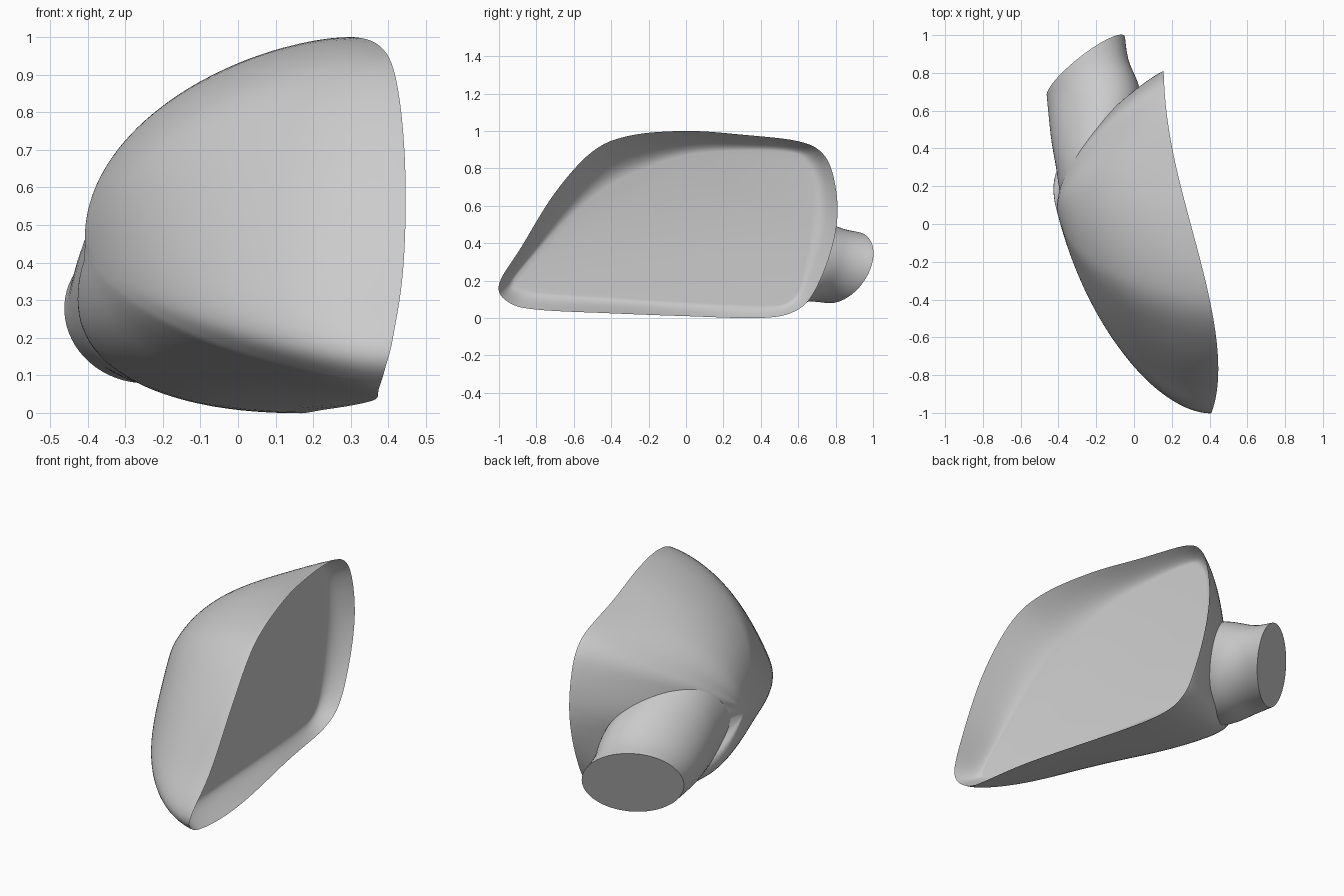
import bpy
import bmesh
import math
from mathutils import Vector

cube = bpy.data.objects.get("Cube")
if cube:
    bpy.data.objects.remove(cube)

AROUND, RINGS = 114, 32
CENTRE_Y, CENTRE_Z, DEPTH = 0.05, 0.42, 0.69

grey = bpy.data.materials.new("housing grey")
grey.use_nodes = True
colour = (0.6, 0.6, 0.6, 1)
grey.diffuse_color = colour
grey.node_tree.nodes["Principled BSDF"].inputs["Base Color"].default_value = colour


def catmull(a, b, c, d, t):
    return 0.5 * (2 * b + (c - a) * t + (2 * a - 5 * b + 4 * c - d) * t ** 2
                  + (3 * b - a - 3 * c + d) * t ** 3)


def closed_spline(points, count):
    n = len(points)
    samples = []
    for i in range(count):
        k, t = divmod(i * n / count, 1)
        k = int(k)
        samples.append(catmull(*(points[(k + j) % n] for j in (-1, 0, 1, 2)), t))
    return samples


def open_spline(points, steps):
    padded = [points[0]] + points + [points[-1]]
    samples = [catmull(*padded[k:k + 4], i / steps)
               for k in range(len(points) - 1) for i in range(steps)]
    return samples + [points[-1]]


def loft(name, rings):
    """Skin a run of closed rings and cap both ends."""
    bm = bmesh.new()
    loops = [[bm.verts.new(p) for p in ring] for ring in rings]
    for a, b in zip(loops, loops[1:]):
        for i in range(len(a)):
            j = (i + 1) % len(a)
            bm.faces.new((a[i], a[j], b[j], b[i]))
    bm.faces.new(loops[0][::-1])
    bm.faces.new(loops[-1])
    bmesh.ops.recalc_face_normals(bm, faces=bm.faces)
    mesh = bpy.data.meshes.new(name)
    bm.to_mesh(mesh)
    bm.free()
    mesh.materials.append(grey)
    obj = bpy.data.objects.new(name, mesh)
    bpy.context.collection.objects.link(obj)
    bpy.ops.object.select_all(action='DESELECT')
    obj.select_set(True)
    bpy.context.view_layer.objects.active = obj
    bpy.ops.object.shade_smooth_by_angle(angle=math.radians(40))


def bow(y):
    """Curve of the opening from nose to rear."""
    return 0.3 - 0.27 * y + 0.01 * y ** 2 + 0.14 * y ** 3 - 0.03 * y ** 8


def tuck(y, z):
    """How far the lower front edge of the rim is pulled in."""
    return 1.7 * (1 - y) * max(0, 0.2 - z) ** 2


def panel_x(y):
    return 0.155 - 0.127 * y


# Matched outlines: rim y, rim z, panel y, panel z, then the dome's two exponents
outline = closed_spline([Vector(p) for p in (
    (-1, .18, -.92, .2, 2.4, .58), (-.95, .085, -.88, .16, 2.6, .72),
    (-.8, .045, -.75, .135, 2.8, .82), (-.4, .025, -.4, .11, 2.9, .65),
    (0, .01, 0, .085, 3, .5), (.4, 0, .4, .07, 3, .5),
    (.58, .035, .53, .08, 2.5, .6), (.68, .13, .6, .15, 1.8, .8),
    (.77, .34, .645, .35, 1.5, .9), (.81, .55, .675, .55, 1.5, .9),
    (.79, .75, .68, .72, 1.5, .9), (.73, .88, .64, .83, 1.6, .9),
    (.6, .945, .56, .885, 1.7, .88), (.3, .98, .3, .895, 2.1, .7),
    (0, 1, 0, .87, 2.2, .62), (-.3, .975, -.27, .78, 2.3, .62),
    (-.5, .89, -.45, .68, 2.4, .62), (-.7, .67, -.62, .54, 2.4, .58),
    (-.88, .38, -.8, .35, 2.4, .52))], AROUND)


def shell_point(p, angle):
    """Full rounded nose, flat slanted rear, flared toward the rim."""
    s = math.sin(angle)
    y = CENTRE_Y + s * (p[0] - CENTRE_Y)
    z = CENTRE_Z + s * (p[1] - CENTRE_Z)
    bulge = max(0, 1 - s ** p[4]) ** p[5]
    return Vector((bow(y) - tuck(p[0], p[1]) * s ** 6 - DEPTH * bulge, y, z))


def wall_point(p, u):
    """Inner wall, rounding from the rim into the panel."""
    y, z = p[0] + (p[2] - p[0]) * u, p[1] + (p[3] - p[1]) * u
    start, end = bow(p[0]) - tuck(p[0], p[1]), panel_x(y)
    return Vector((start + (end - start) * math.sin(u * math.pi / 2), y, z))


# Housing: domed outside, rim, inner wall and flat panel in one skin
dome = [[shell_point(p, math.pi / 2 * k / RINGS) for p in outline]
        for k in range(1, RINGS + 1)]
wall = [[wall_point(p, k / 8) for p in outline] for k in range(1, 9)]
loft("mirror_housing", dome + wall)

# Mounting stub: slanted oval end that flares into the housing
sections = [  # centre, half width, half height
    ((-.255, .835, .27), (.205, .16, .02), (-.03, .05, .19)),
    ((-.24, .72, .29), (.21, .15, .03), (-.03, .04, .2)),
    ((-.2, .56, .33), (.235, .13, .02), (-.02, .02, .26)),
    ((-.19, .36, .38), (.22, .08, 0), (0, 0, .29)),
    ((-.16, .1, .41), (.22, .03, 0), (0, 0, .28))]
centres, widths, heights = (
    open_spline([Vector(v) for v in column], 8) for column in zip(*sections))
turns = [2 * math.pi * i / 64 for i in range(64)]
loft("mounting_stub", [[c + w * math.cos(a) + h * math.sin(a) for a in turns]
                       for c, w, h in zip(centres, widths, heights)])
